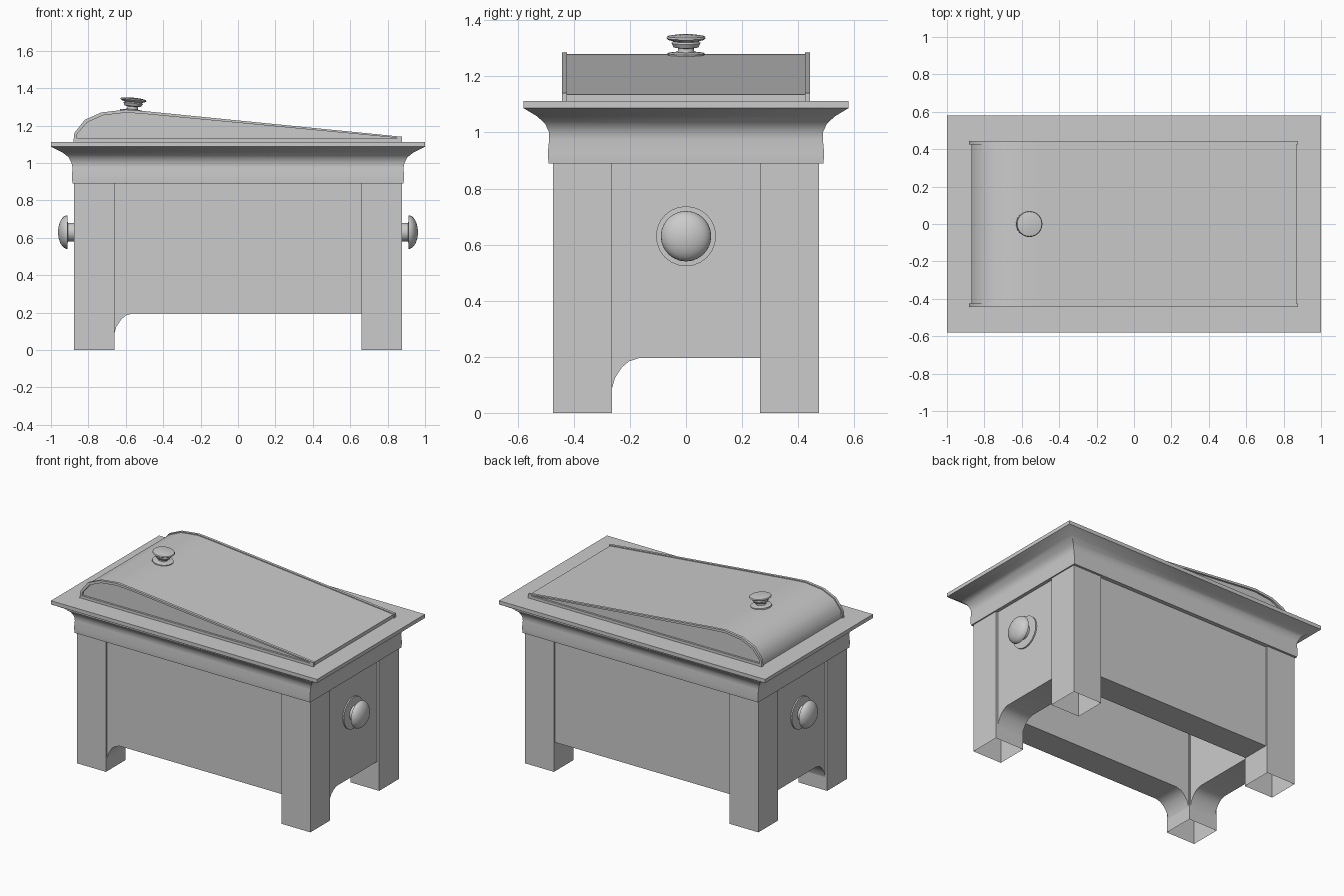
import bpy, bmesh, math
from mathutils import Matrix, Vector

if "Cube" in bpy.data.objects:
    bpy.data.objects.remove(bpy.data.objects["Cube"])


def finish(name, bm, smooth=None):
    bmesh.ops.recalc_face_normals(bm, faces=bm.faces)
    me = bpy.data.meshes.new(name)
    bm.to_mesh(me)
    bm.free()
    ob = bpy.data.objects.new(name, me)
    bpy.context.collection.objects.link(ob)
    if smooth:
        bpy.ops.object.select_all(action='DESELECT')
        ob.select_set(True)
        bpy.context.view_layer.objects.active = ob
        bpy.ops.object.shade_smooth_by_angle(angle=math.radians(smooth))
    return ob


def box(name, lo, hi, open_bottom=False):
    bm = bmesh.new()
    bmesh.ops.create_cube(bm, size=1)
    for v in bm.verts:
        v.co = Vector([(a + b) / 2 + c * (b - a) for a, b, c in zip(lo, hi, v.co)])
    bmesh.ops.recalc_face_normals(bm, faces=bm.faces)
    if open_bottom:
        bmesh.ops.delete(bm, geom=[f for f in bm.faces if f.normal.z < -0.5], context='FACES')
    return finish(name, bm)


def rings_mesh(name, rings, smooth=None, closed=False, caps=True):
    """Skin a list of equal-length vertex loops."""
    bm = bmesh.new()
    vs = [[bm.verts.new(p) for p in r] for r in rings]
    pairs = list(zip(vs, vs[1:])) + ([(vs[-1], vs[0])] if closed else [])
    n = len(vs[0])
    for a, b in pairs:
        for i in range(n):
            j = (i + 1) % n
            bm.faces.new((a[i], a[j], b[j], b[i]))
    if caps and not closed:
        bm.faces.new(vs[0])
        bm.faces.new(vs[-1])
    return finish(name, bm, smooth)


def extrude(name, pts, a, b, axis='y', smooth=None):
    """Extrude a side outline (u, z) along y or x."""
    put = (lambda u, z, d: (u, d, z)) if axis == 'y' else (lambda u, z, d: (d, u, z))
    return rings_mesh(name, [[put(u, z, d) for u, z in pts] for d in (a, b)], smooth)


def lathe(name, profile, matrix, seg=24):
    rings = [[matrix @ Vector((r * math.cos(2 * math.pi * i / seg),
                               r * math.sin(2 * math.pi * i / seg), h))
              for i in range(seg)] for r, h in profile]
    return rings_mesh(name, rings, 40)


# four hollow legs
LX, LY, IX, IY = 0.877, 0.475, 0.66, 0.263
for sx in (-1, 1):
    for sy in (-1, 1):
        xs, ys = sorted((sx * IX, sx * LX)), sorted((sy * IY, sy * LY))
        box("leg", (xs[0], ys[0], 0), (xs[1], ys[1], 1.0), True)


# thick panels between the legs, three with a curved bracket at one end
def panel_outline(half):
    arc = [(0, 0.09), (0.01, 0.125), (0.035, 0.163), (0.06, 0.184), (0.095, 0.195)]
    return [(u - half, z) for u, z in arc] + [(half, 0.195), (half, 1.0), (-half, 1.0)]


extrude("front_panel", panel_outline(IX), -0.462, -0.27, smooth=40)
box("back_panel", (-IX, 0.27, 0.195), (IX, 0.462, 1.0))
for s, side in ((-1, "left"), (1, "right")):
    extrude(side + "_panel", panel_outline(IY), s * 0.862, s * 0.668, 'x', 40)

# flared moulding and table top
flare = [(0.885, 0.490, 0.89), (0.888, 0.493, 0.925), (0.885, 0.488, 0.975), (0.89, 0.488, 1.0),
         (0.905, 0.502, 1.03), (0.94, 0.53, 1.057), (1.0, 0.58, 1.087)]
rings_mesh("moulding", [[(x, y, z), (-x, y, z), (-x, -y, z), (x, -y, z)] for x, y, z in flare], 40)
box("top_slab", (-1, -0.58, 1.087), (1, 0.58, 1.112))

# curved sloping lid with raised rims on both sides
outer = [(-0.88, 1.112), (-0.875, 1.16), (-0.82, 1.23), (-0.73, 1.27), (-0.6, 1.285),
         (-0.5, 1.277), (0.877, 1.14), (0.877, 1.112)]
inner = [(-0.862, 1.13), (-0.86, 1.155), (-0.807, 1.217), (-0.72, 1.255), (-0.6, 1.269),
         (-0.5, 1.262), (0.85, 1.134), (0.85, 1.13)]
body = [(-0.87, 1.112), (-0.868, 1.158), (-0.815, 1.225), (-0.727, 1.264), (-0.6, 1.279),
        (-0.5, 1.271), (0.87, 1.135), (0.87, 1.112)]
extrude("lid", body, -0.43, 0.43, smooth=40)
for s in (-1, 1):
    a, b = s * 0.425, s * 0.443
    loops = [[(x, d, z) for x, z in prof]
             for prof, d in ((outer, a), (outer, b), (inner, b), (inner, a))]
    rings_mesh("lid_rim", loops, 40, closed=True)

# lid knob, square to the slope
knob = [(0.066, -0.004), (0.066, 0.005), (0.03, 0.010), (0.028, 0.024), (0.044, 0.027),
        (0.052, 0.042), (0.045, 0.048), (0.064, 0.054), (0.07, 0.060), (0.066, 0.066),
        (0.035, 0.071), (0.004, 0.072)]
lathe("lid_knob", knob, Matrix.Translation((-0.565, 0, 1.277)) @ Matrix.Rotation(math.radians(5.6), 4, 'Y'))

# domed side handles with a flat collar
dome = [(0.09 * math.cos(t), 0.05 + 0.05 * math.sin(t))
        for t in [i * math.pi / 2 / 8 for i in range(8)]] + [(0.002, 0.1)]
handle = [(0.107, -0.005), (0.107, 0.009), (0.05, 0.011), (0.05, 0.048)] + dome
for s in (-1, 1):
    lathe("side_handle", handle,
          Matrix.Translation((s * 0.862, 0, 0.63)) @ Matrix.Rotation(s * math.pi / 2, 4, 'Y'))
